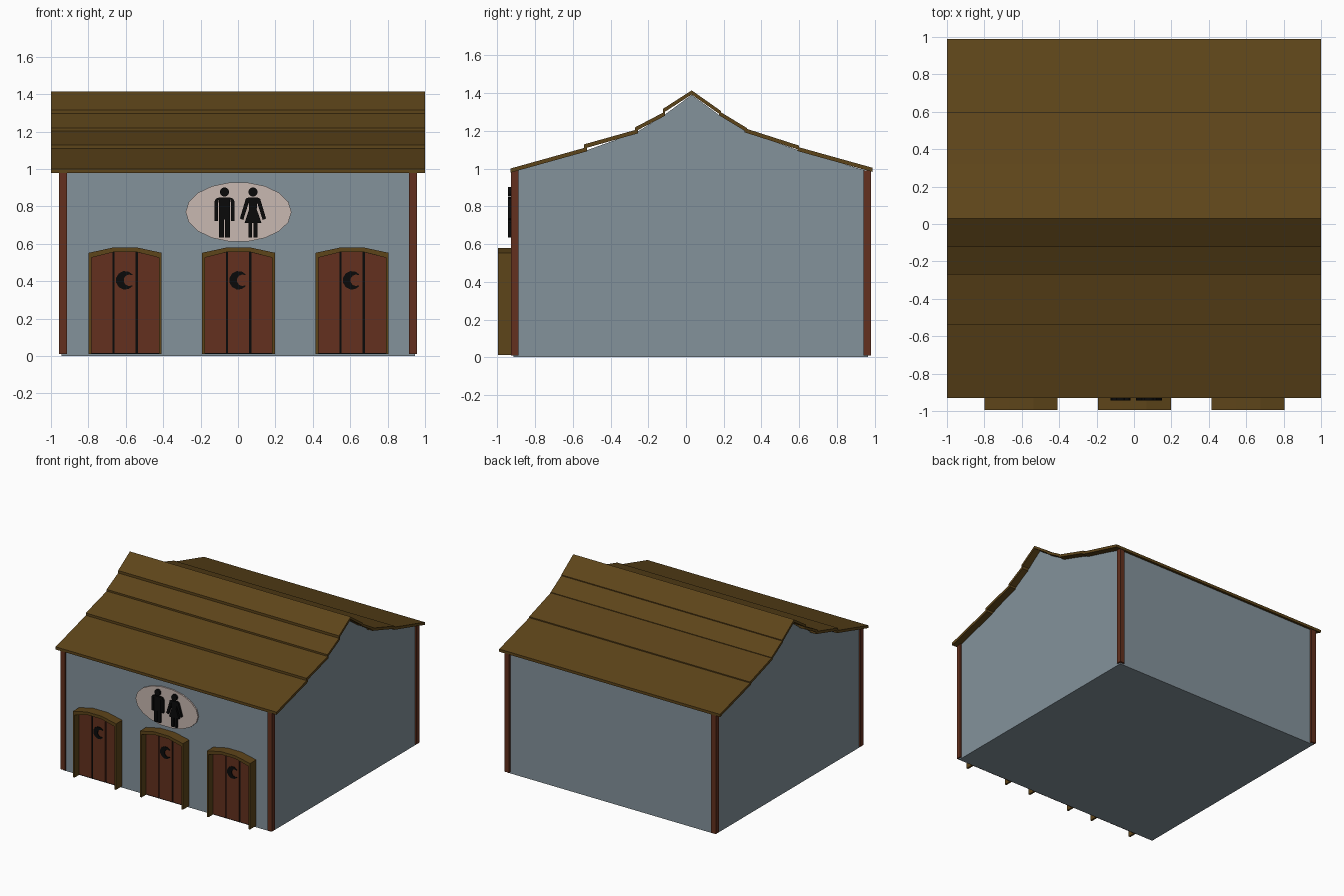
import bpy, bmesh
from math import sin, cos, pi, radians

if "Cube" in bpy.data.objects:
    bpy.data.objects.remove(bpy.data.objects["Cube"])


def material(name, rgb):
    m = bpy.data.materials.new(name)
    m.diffuse_color = (*rgb, 1)
    m.use_nodes = True
    m.node_tree.nodes["Principled BSDF"].inputs["Base Color"].default_value = m.diffuse_color
    return m


WALL = material("wall_paint", (0.23, 0.29, 0.33))
ROOF = material("roof_wood", (0.11, 0.058, 0.010))
RED = material("red_wood", (0.125, 0.03, 0.013))
BLACK = material("black", (0.003, 0.003, 0.003))
CREAM = material("sign_cream", (0.58, 0.48, 0.44))


def prism(name, pts, a, b, mat, axis="y"):
    """Extrude a closed outline: (x, z) along y, or (y, z) along x."""
    bm = bmesh.new()
    place = (lambda p, d: (p[0], d, p[1])) if axis == "y" else (lambda p, d: (d, p[0], p[1]))
    lo = [bm.verts.new(place(p, a)) for p in pts]
    hi = [bm.verts.new(place(p, b)) for p in pts]
    bm.faces.new(lo)
    bm.faces.new(hi[::-1])
    n = len(pts)
    for i in range(n):
        j = (i + 1) % n
        bm.faces.new((lo[i], hi[i], hi[j], lo[j]))
    bmesh.ops.recalc_face_normals(bm, faces=bm.faces[:])
    me = bpy.data.meshes.new(name)
    bm.to_mesh(me)
    bm.free()
    me.materials.append(mat)
    ob = bpy.data.objects.new(name, me)
    bpy.context.collection.objects.link(ob)
    return ob


def rect(x0, x1, z0, z1):
    return [(x0, z0), (x1, z0), (x1, z1), (x0, z1)]


def ellipse(cx, cz, rx, rz, n):
    return [(cx + rx * cos(2 * pi * i / n), cz + rz * sin(2 * pi * i / n)) for i in range(n)]


# Body: gabled wall block with a swept roof line
prism("walls", [(-0.915, 0), (0.965, 0), (0.965, 0.985), (0.60, 1.095), (0.32, 1.195),
                (0.18, 1.28), (0.03, 1.39), (-0.12, 1.28), (-0.265, 1.19),
                (-0.53, 1.095), (-0.915, 0.985)], -0.945, 0.945, WALL, "x")

# Corner posts
for sx in (-1, 1):
    for y0, y1 in ((-0.928, -0.888), (0.94, 0.981)):
        prism("corner_post", rect(sx * 0.915, sx * 0.957, 0.01, 0.99), y0, y1, RED)

# Roof boards, overlapping on the front, nearly flush on the back
T = 0.022
front = [((-0.93, 1.0), (-0.525, 1.113)), ((-0.54, 1.128), (-0.255, 1.208)),
         ((-0.27, 1.218), (-0.11, 1.302)), ((-0.122, 1.316), (0.03, 1.414))]
back = [((0.988, 1.004), (0.59, 1.115)), ((0.60, 1.121), (0.31, 1.214)),
        ((0.322, 1.215), (0.175, 1.304)), ((0.185, 1.305), (0.03, 1.414))]
for side, boards in (("front", front), ("back", back)):
    for (y0, z0), (y1, z1) in boards:
        prism(f"roof_board_{side}", [(y0, z0), (y1, z1), (y1, z1 - T), (y0, z0 - T)],
              -1, 1, ROOF, "x")

# Doors: arched frame, dark backing, three planks, crescent
for cx in (-0.603, 0.003, 0.61):
    def at(pts):
        return [(cx + x, z) for x, z in pts]
    outer = [(-0.195, 0.012), (-0.195, 0.552), (-0.065, 0.58), (0.065, 0.58),
             (0.195, 0.552), (0.195, 0.012)]
    inner = [(0.18, 0.012), (0.18, 0.526), (0.062, 0.556), (-0.062, 0.556),
             (-0.18, 0.526), (-0.18, 0.012)]
    prism("door_frame", at(outer + inner), -0.995, -0.912, ROOF)
    prism("door_backing", at(inner), -0.929, -0.912, BLACK)
    prism("door_plank_middle", at(rect(-0.056, 0.056, 0.015, 0.556)), -0.937, -0.912, RED)
    for s in (-1, 1):
        prism("door_plank_side", at([(s * 0.068, 0.015), (s * 0.181, 0.015),
                                     (s * 0.181, 0.526), (s * 0.068, 0.554)]),
              -0.937, -0.912, RED)
    arc = [radians(40 + 280 * i / 9) for i in range(10)]
    bite = [radians(300 - 240 * i / 7) for i in range(8)]
    moon = [(0.05 * cos(t), 0.405 + 0.05 * sin(t)) for t in arc]
    moon += [(0.022 + 0.031 * cos(t), 0.405 + 0.031 * sin(t)) for t in bite]
    prism("door_crescent", at(moon), -0.942, -0.93, BLACK)

# Oval sign
prism("sign_plate", ellipse(0.003, 0.77, 0.283, 0.16, 18), -0.926, -0.91, CREAM)


# Sign figures
def figure_part(name, cx, pts):
    prism(name, [(cx + x, z) for x, z in pts], -0.943, -0.92, BLACK)


M, W = -0.072, 0.08
for cx in (M, W):
    figure_part("figure_head", cx, ellipse(0, 0.877, 0.025, 0.025, 12))
figure_part("man_torso", M, rect(-0.029, 0.029, 0.73, 0.848))
figure_part("woman_dress", W, [(-0.026, 0.848), (0.026, 0.848), (0.02, 0.785),
                               (0.045, 0.712), (-0.045, 0.712), (-0.02, 0.785)])
for s in (-1, 1):
    figure_part("man_arm", M, [(s * 0.028, 0.848), (s * 0.046, 0.842), (s * 0.053, 0.828),
                               (s * 0.053, 0.722), (s * 0.034, 0.722), (s * 0.034, 0.82)])
    figure_part("man_leg", M, rect(s * 0.003, s * 0.029, 0.635, 0.732))
    figure_part("woman_arm", W, [(s * 0.022, 0.848), (s * 0.038, 0.842), (s * 0.07, 0.735),
                                 (s * 0.052, 0.728), (s * 0.026, 0.81)])
    figure_part("woman_leg", W, rect(s * 0.004, s * 0.025, 0.635, 0.715))
